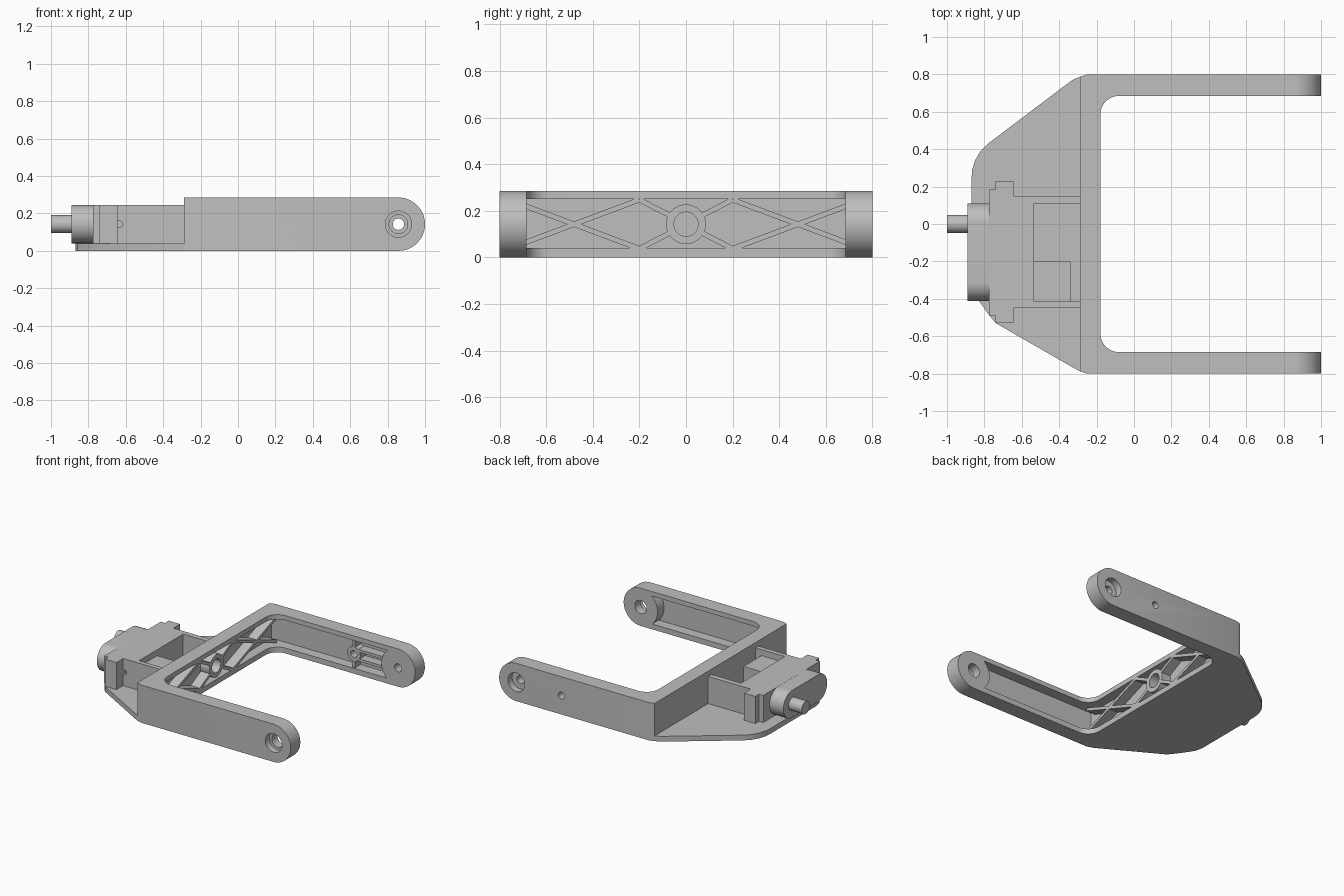
import bpy, bmesh
from math import sin, cos, pi, hypot

cube = bpy.data.objects.get("Cube")
if cube:
    bpy.data.objects.remove(cube, do_unlink=True)

grey = bpy.data.materials.new("plain grey")
grey.use_nodes = True
COLOUR = (0.52, 0.52, 0.52, 1)
grey.diffuse_color = COLOUR
grey.node_tree.nodes["Principled BSDF"].inputs["Base Color"].default_value = COLOUR

PLACE = {"x": lambda a, b, h: (h, a, b),
         "y": lambda a, b, h: (a, h, b),
         "z": lambda a, b, h: (a, b, h)}


def prism(name, pts, lo, hi, axis="z"):
    """Extrude a flat outline along an axis."""
    bm = bmesh.new()
    face = bm.faces.new([bm.verts.new(PLACE[axis](a, b, lo)) for a, b in pts])
    out = bmesh.ops.extrude_face_region(bm, geom=[face])
    shift = PLACE[axis](0, 0, hi - lo)
    bmesh.ops.translate(bm, vec=shift, verts=[v for v in out["geom"] if isinstance(v, bmesh.types.BMVert)])
    # Keep a closed solid: restore the starting cap if the extrusion consumed it
    bmesh.ops.holes_fill(bm, edges=[e for e in bm.edges if e.is_boundary], sides=0)
    bmesh.ops.recalc_face_normals(bm, faces=bm.faces)
    mesh = bpy.data.meshes.new(name)
    bm.to_mesh(mesh)
    bm.free()
    mesh.materials.append(grey)
    ob = bpy.data.objects.new(name, mesh)
    bpy.context.collection.objects.link(ob)
    return ob


def arc(a, b, r, start, end, n=12):
    return [(a + r * cos(start + (end - start) * i / n),
             b + r * sin(start + (end - start) * i / n)) for i in range(n + 1)]


def disc(a, b, r, n=48):
    return arc(a, b, r, 0, 2 * pi, n)[:-1]


def box(name, x0, x1, y0, y1, z0, z1):
    return prism(name, [(x0, y0), (x1, y0), (x1, y1), (x0, y1)], z0, z1)


def activate(ob):
    bpy.ops.object.select_all(action="DESELECT")
    bpy.context.view_layer.objects.active = ob
    ob.select_set(True)


def combine(target, tool, operation="DIFFERENCE"):
    mod = target.modifiers.new("cut", "BOOLEAN")
    mod.operation, mod.solver, mod.object = operation, "EXACT", tool
    activate(target)
    bpy.ops.object.modifier_apply(modifier=mod.name)
    bpy.data.objects.remove(tool, do_unlink=True)


def smooth(ob):
    activate(ob)
    bpy.ops.object.shade_smooth_by_angle(angle=0.5)


H, MID, R = 0.285, 0.1425, 0.1425      # fork height, mid height, arm end radius
PIVOT = 1 - R
BACK, FRONT = -0.29, -0.18             # cross wall faces
OUT, INN = 0.8, 0.685                  # arm faces
LOW, HIGH = 0.04, 0.25                 # pocket floor and ceiling

# U-shaped fork with filleted inner corners and round arm ends
half = [(1, OUT), (-0.25, OUT), (BACK, 0.787)]
inner = [(1, INN)] + arc(FRONT + 0.1, INN - 0.1, 0.1, pi / 2, pi)
flip = lambda pts: [(x, -y) for x, y in pts]
fork = prism("fork", half + flip(half[::-1]) + flip(inner) + inner[::-1], 0, H)
side = [(-0.5, -0.1), (PIVOT, -0.1), (PIVOT, 0)]
side = [(-0.5, 0), *arc(PIVOT, MID, R, -pi / 2, pi / 2, 32), (-0.5, H)]
combine(fork, prism("side_shape", side, -1, 1, "y"), "INTERSECT")

# Hollow inside of the fork, stopping at the pivot bosses
pocket = box("pocket", BACK + 0.035, PIVOT, -0.763, 0.763, LOW, HIGH)
combine(pocket, prism("boss_shape", disc(PIVOT, MID, R - 0.002), -1, 1, "y"))
combine(fork, pocket)

# Stepped pivot holes
for s, bore in ((-1, 0.05), (1, 0.03)):
    for r, y0, y1 in ((0.07, 0.75, 0.9), (bore, 0.6, 0.9)):
        lo, hi = sorted((s * y0, s * y1))
        combine(fork, prism("bore", disc(PIVOT, MID, r), lo, hi, "y"))

# Fixing hole with ring in the left arm
FIX = 0.48
combine(fork, prism("bore", disc(FIX, MID, 0.026, 32), 0.6, 0.9, "y"))
smooth(fork)


def ring(name, a, b, r_out, r_in, lo, hi, axis):
    ob = prism(name, disc(a, b, r_out), lo, hi, axis)
    combine(ob, prism("bore", disc(a, b, r_in), lo - 0.1, hi + 0.1, axis))
    smooth(ob)


ring("fixing_ring", FIX, MID, 0.055, 0.026, INN + 0.01, 0.765, "y")
for z0, z1 in ((LOW, MID - 0.05), (MID + 0.05, HIGH)):
    box("fixing_upright", FIX - 0.01, FIX + 0.01, INN + 0.01, 0.765, z0, z1)
for s in (-1, 1):
    z = MID + s * 0.035
    box("fixing_rail", FIX + 0.04, PIVOT - R + 0.01, INN + 0.01, 0.765, z - 0.01, z + 0.01)

# Crossed ribs and hub in the cross wall
ring("hub", 0, MID, 0.085, 0.052, BACK + 0.03, FRONT, "x")


def rib(p, q, width=0.022):
    dy, dz = q[0] - p[0], q[1] - p[1]
    k = width / 2 / hypot(dy, dz)
    ny, nz = -dz * k, dy * k
    prism("rib", [(p[0] + ny, p[1] + nz), (q[0] + ny, q[1] + nz),
                  (q[0] - ny, q[1] - nz), (p[0] - ny, p[1] - nz)], BACK + 0.03, FRONT, "x")


for sy in (-1, 1):
    for sz in (-1, 1):
        rib((sy * 0.068, MID + sz * 0.037), (sy * 0.2, MID + sz * 0.105))
        rib((sy * 0.2, MID + sz * 0.105), (sy * 0.72, MID - sz * 0.09))

# Base plate behind the cross wall
outline = [(BACK, 0.787), (-0.33, 0.77), (-0.78, 0.43), (-0.82, 0.39), (-0.85, 0.34),
           (-0.865, 0.29), (-0.87, 0.23), (-0.87, -0.3), (-0.86, -0.36), (-0.83, -0.41),
           (-0.78, -0.48), (-0.74, -0.53), (-0.33, -0.765), (BACK, -0.787)]
smooth(prism("base_plate", outline, 0, LOW))

# Servo case with mounting ears and small side slots
TOP = 0.245
case = [(-0.535, -0.45), (-0.535, 0.15), (-0.645, 0.15), (-0.645, 0.23), (-0.74, 0.23),
        (-0.74, 0.185), (-0.775, 0.185), (-0.775, -0.49), (-0.74, -0.49), (-0.74, -0.53),
        (-0.645, -0.53), (-0.645, -0.45)]
servo = prism("servo_case", case, LOW, TOP)
slot = [(-0.644, MID - 0.018)] + arc(-0.634, MID, 0.018, -pi / 2, pi / 2) + [(-0.644, MID + 0.018)]
for y in (-0.45, 0.15):
    combine(servo, prism("slot", slot, y - 0.03, y + 0.03, "y"))

# Holder walls and inner block behind the servo
box("holder_left_wall", -0.535, BACK, 0.11, 0.15, LOW, TOP)
box("holder_right_wall", -0.535, BACK, -0.45, -0.415, LOW, TOP)
box("holder_block", -0.535, -0.34, -0.415, -0.2, LOW, 0.2)

# Gearbox with round ends and output shaft
gear = arc(0.008, MID, 0.102, -pi / 2, pi / 2, 24) + arc(-0.31, MID, 0.102, pi / 2, 1.5 * pi, 24)
smooth(prism("gearbox", gear, -0.89, -0.775, "x"))
smooth(prism("output_shaft", disc(0, MID, 0.048, 32), -1, -0.89, "x"))
